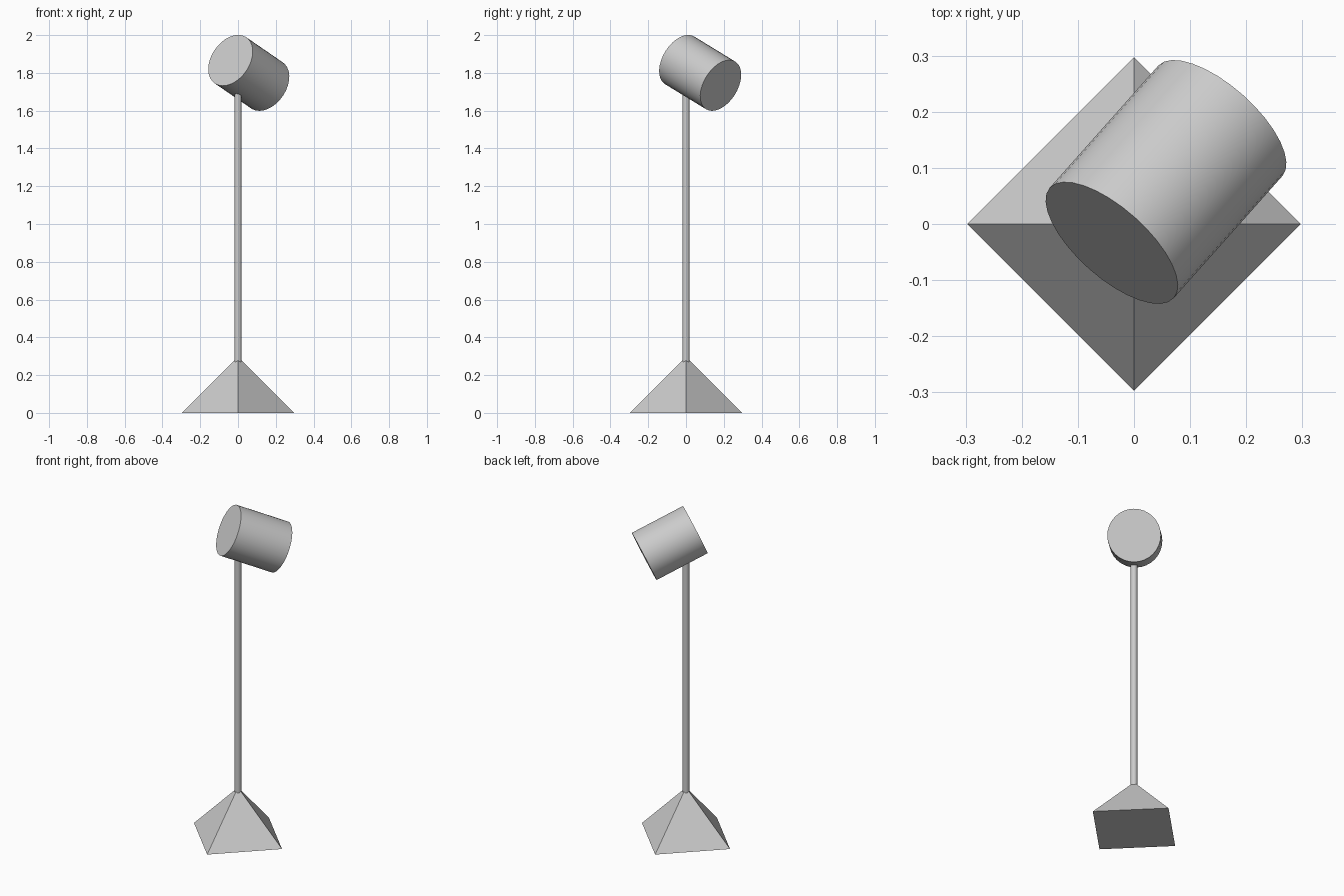
import bpy, math
from mathutils import Vector

if "Cube" in bpy.data.objects:
    bpy.data.objects.remove(bpy.data.objects["Cube"])


def cylinder(name, start, end, radius, sides=32):
    """Smooth capped cylinder between two points."""
    a, b = Vector(start), Vector(end)
    d = b - a
    bpy.ops.mesh.primitive_cylinder_add(
        vertices=sides, radius=radius, depth=d.length, location=(a + b) / 2,
        rotation=d.to_track_quat('Z', 'Y').to_euler())
    ob = bpy.context.object
    ob.name = name
    bpy.ops.object.shade_smooth_by_angle(angle=math.radians(30))
    return ob


# Pyramid foot, corners on the axes
bpy.ops.mesh.primitive_cone_add(vertices=4, radius1=0.297, radius2=0,
                                depth=0.296, location=(0, 0, 0.148))
bpy.context.object.name = "pyramid_base"

# Thin upright, buried in the foot and the lamp head
cylinder("pole", (0, 0, 0.25), (0, 0, 1.75), 0.0185)

# Tilted drum-shaped head
centre = Vector((0.057, 0.075, 1.8))
half = Vector((0.604, 0.679, -0.415)).normalized() * 0.16
cylinder("lamp_head", centre - half, centre + half, 0.148)
